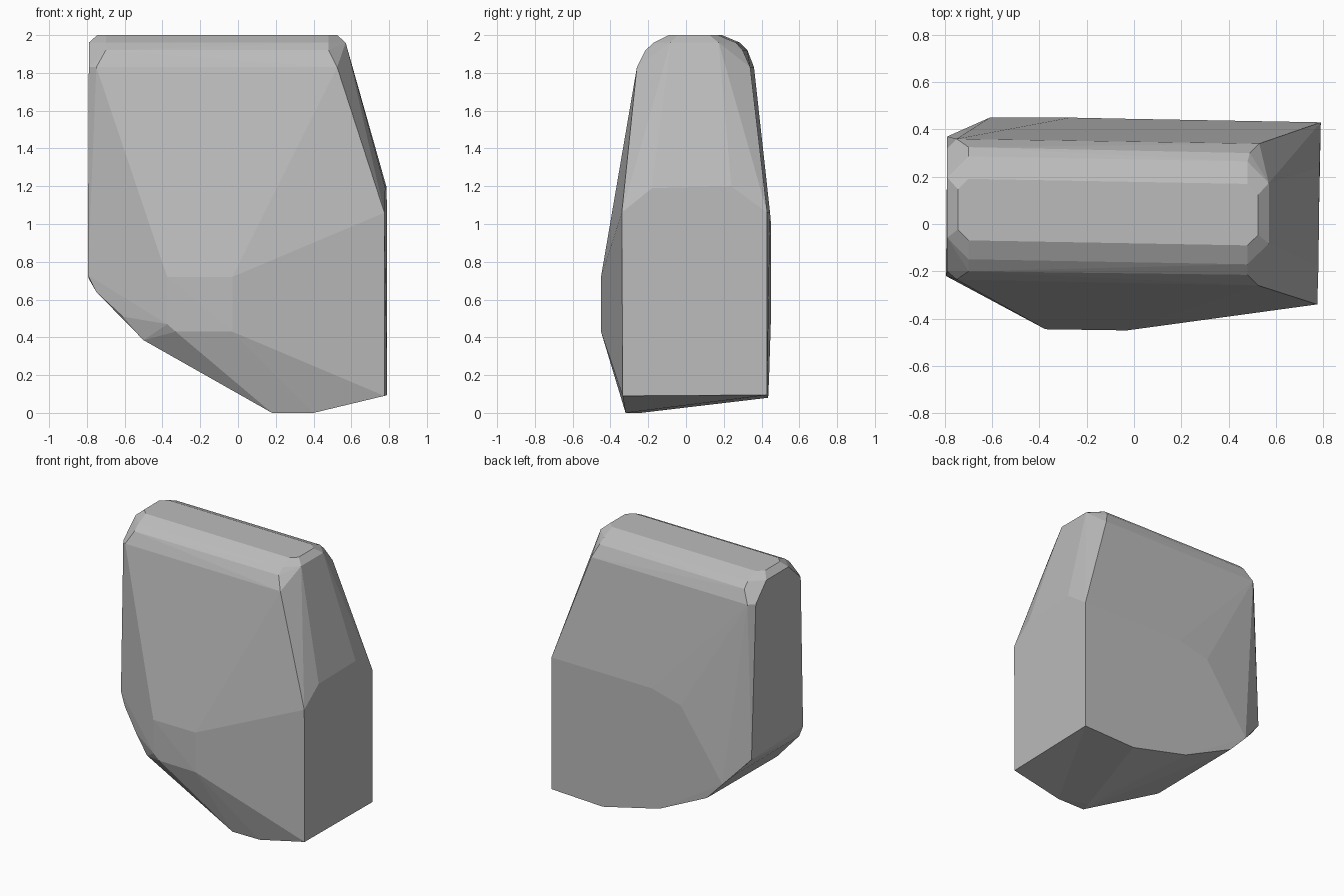
import bpy, bmesh, math

stone = bpy.data.materials.new("stone_grey")
stone.diffuse_color = (0.5, 0.5, 0.5, 1)


def bevel_ring(x0, x1, y0, y1, z, c):
    """Rectangle with cut corners, slightly skewed along x."""
    pts = [(x0 + c, y0), (x1 - c, y0), (x1, y0 + c), (x1, y1 - c),
           (x1 - c, y1), (x0 + c, y1), (x0, y1 - c), (x0, y0 + c)]
    return [(x, y - 0.018 * (x + 0.1), z) for x, y in pts]


# Rounded crown along the top
points = bevel_ring(-0.745, 0.525, -0.08, 0.18, 2.0, 0.045)
points += bevel_ring(-0.79, 0.57, -0.16, 0.275, 1.96, 0.09)
points += [
    (-0.70, -0.20, 1.92), (0.48, -0.215, 1.92), (0.49, 0.30, 1.92), (-0.70, 0.325, 1.92),
    (-0.75, -0.235, 1.83), (0.525, -0.26, 1.83), (0.53, 0.34, 1.83), (-0.75, 0.36, 1.83),
    (-0.79, -0.20, 1.83), (-0.79, 0.32, 1.83),
]
# Right end
points += [
    (0.78, -0.18, 1.19), (0.785, 0.24, 1.20), (0.775, -0.34, 1.06), (0.79, 0.43, 1.06),
    (0.775, -0.335, 0.09), (0.79, 0.43, 0.095),
]
# Front bulge
points += [
    (-0.375, -0.445, 0.72), (-0.03, -0.45, 0.72), (-0.03, -0.45, 0.43),
    (-0.33, -0.44, 0.43), (-0.375, -0.44, 0.47),
]
# Back bulge
points += [
    (-0.03, 0.445, 1.06), (-0.27, 0.45, 1.0), (-0.61, 0.45, 0.51),
    (-0.48, 0.445, 0.375), (-0.09, 0.44, 0.19), (0.37, 0.435, 0.08),
]
# Left end and underside
points += [
    (-0.795, -0.22, 0.73), (-0.79, 0.37, 0.71), (-0.75, -0.24, 0.64), (-0.70, 0.40, 0.60),
    (-0.61, -0.31, 0.51), (-0.50, -0.34, 0.385),
    (0.18, -0.32, 0.0), (0.40, -0.32, 0.0), (0.20, -0.24, 0.0),
]

# Chiselled boulder: convex skin over all corners
bm = bmesh.new()
for p in points:
    bm.verts.new(p)
hull = bmesh.ops.convex_hull(bm, input=bm.verts)
bmesh.ops.delete(bm, geom=[v for v in bm.verts if not v.link_faces], context='VERTS')
bmesh.ops.dissolve_limit(bm, angle_limit=math.radians(1.5), verts=bm.verts, edges=bm.edges)
bmesh.ops.recalc_face_normals(bm, faces=bm.faces)
mesh = bpy.data.meshes.new("boulder")
bm.to_mesh(mesh)
bm.free()
mesh.materials.append(stone)
boulder = bpy.data.objects.new("boulder", mesh)
bpy.context.collection.objects.link(boulder)
